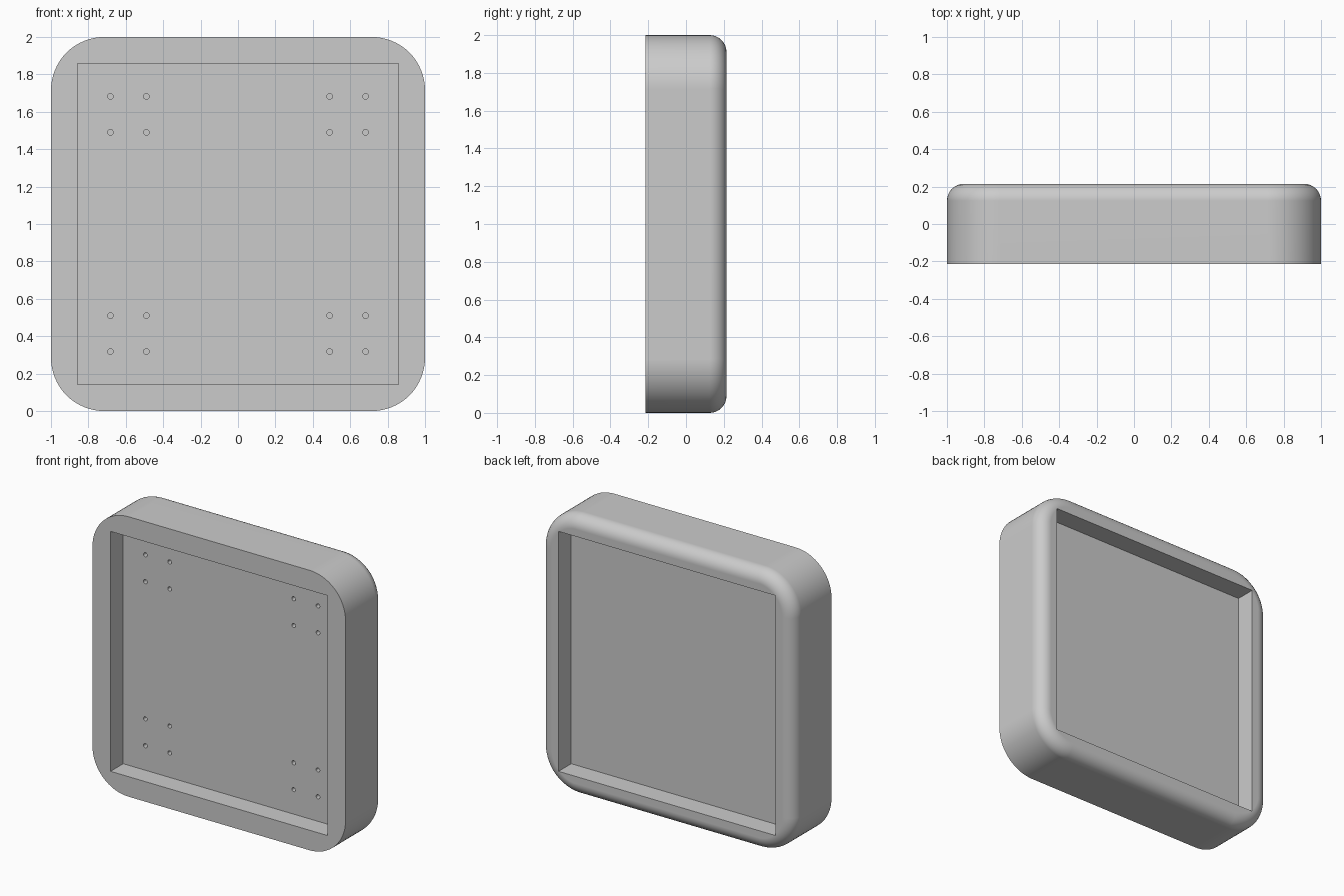
import bpy
import bmesh
from math import radians
from mathutils import Matrix

old = bpy.data.objects.get("Cube")
if old:
    bpy.data.objects.remove(old, do_unlink=True)

HALF, DEPTH = 1.0, 0.429        # half width and thickness of the casing
CORNER, FILLET = 0.285, 0.09    # outline corners and rounded back rim
RECESS, RECESS_DEPTH = 0.857, 0.143
HOLE_R, HOLE_DEPTH = 0.015, 0.05
FRONT = -DEPTH / 2

grey = bpy.data.materials.new("plain grey")
grey.use_nodes = True
colour = (0.6, 0.6, 0.6, 1)
grey.diffuse_color = colour
grey.node_tree.nodes["Principled BSDF"].inputs["Base Color"].default_value = colour


def add_object(name, bm):
    bmesh.ops.recalc_face_normals(bm, faces=bm.faces)
    mesh = bpy.data.meshes.new(name)
    bm.to_mesh(mesh)
    bm.free()
    mesh.materials.append(grey)
    obj = bpy.data.objects.new(name, mesh)
    bpy.context.collection.objects.link(obj)
    return obj


def add_box(bm, centre, size):
    matrix = Matrix.Translation(centre) @ Matrix.Diagonal((*size, 1))
    bmesh.ops.create_cube(bm, size=1, matrix=matrix)


# Casing: rounded outline, then a rounded rim at the back only
bm = bmesh.new()
add_box(bm, (0, 0, HALF), (2 * HALF, DEPTH, 2 * HALF))
corners = [e for e in bm.edges if abs(e.verts[0].co.y - e.verts[1].co.y) > 0.1]
bmesh.ops.bevel(bm, geom=corners, offset=CORNER, segments=16, profile=0.5, affect='EDGES')
rim = [e for e in bm.edges if all(v.co.y > -FRONT - 0.001 for v in e.verts)]
bmesh.ops.bevel(bm, geom=rim, offset=FILLET, segments=8, profile=0.5, affect='EDGES')
casing = add_object("casing", bm)

# Square recess in the front and in the back, with a panel left between
bm = bmesh.new()
for side in (-1, 1):
    add_box(bm, (0, side * (DEPTH / 2 - RECESS_DEPTH + 0.25), HALF),
            (2 * RECESS, 0.5, 2 * RECESS))
recess_cutter = add_object("recess_cutter", bm)

# Four blind mounting holes near each corner of the front panel
bm = bmesh.new()
panel = FRONT + RECESS_DEPTH
for x in (-0.682, -0.49, 0.49, 0.682):
    for z in (-0.682, -0.49, 0.49, 0.682):
        matrix = Matrix.Translation((x, panel, HALF + z)) @ Matrix.Rotation(radians(90), 4, 'X')
        bmesh.ops.create_cone(bm, cap_ends=True, segments=24, radius1=HOLE_R,
                              radius2=HOLE_R, depth=2 * HOLE_DEPTH, matrix=matrix)
hole_cutter = add_object("hole_cutter", bm)

# Cut the casing
bpy.context.view_layer.objects.active = casing
for cutter in (recess_cutter, hole_cutter):
    cutter.hide_render = True
    cut = casing.modifiers.new("cut", 'BOOLEAN')
    cut.operation, cut.solver, cut.object = 'DIFFERENCE', 'EXACT', cutter
    bpy.ops.object.modifier_apply(modifier=cut.name)
    bpy.data.objects.remove(cutter, do_unlink=True)

# Smooth curves with crisp edges and flat faces
bpy.ops.object.select_all(action='DESELECT')
casing.select_set(True)
bpy.ops.object.shade_smooth_by_angle(angle=radians(30))
weighted = casing.modifiers.new("even_shading", 'WEIGHTED_NORMAL')
weighted.keep_sharp = True
